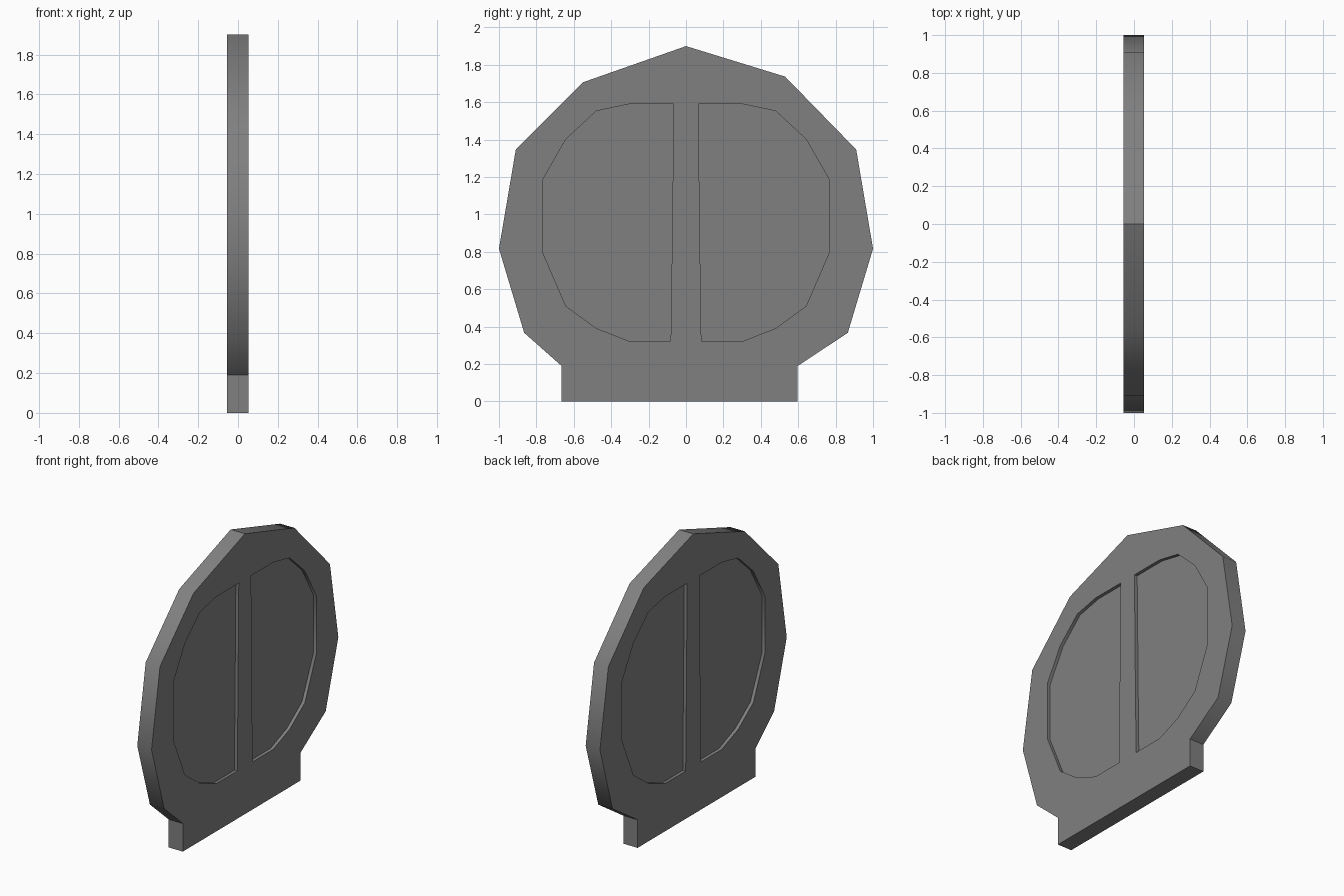
import bpy
import bmesh
import math

cube = bpy.data.objects.get("Cube")
if cube:
    bpy.data.objects.remove(cube, do_unlink=True)

BACK, FRONT = -0.055, 0.052   # faces of the gate along x
RECESS = 0.022                # depth of the sunken panels

stone = bpy.data.materials.new("grey_stone")
stone.use_nodes = True
colour = (0.216, 0.216, 0.216, 1)
stone.diffuse_color = colour
stone.node_tree.nodes["Principled BSDF"].inputs["Base Color"].default_value = colour


def prism(name, profile, x0, x1):
    """Extrude a (y, z) profile along x."""
    bm = bmesh.new()
    face = bm.faces.new([bm.verts.new((x0, y, z)) for y, z in profile])
    new = bmesh.ops.extrude_face_region(bm, geom=[face])["geom"]
    verts = [v for v in new if isinstance(v, bmesh.types.BMVert)]
    bmesh.ops.translate(bm, verts=verts, vec=(x1 - x0, 0, 0))
    bmesh.ops.recalc_face_normals(bm, faces=bm.faces)
    mesh = bpy.data.meshes.new(name)
    bm.to_mesh(mesh)
    bm.free()
    mesh.materials.append(stone)
    obj = bpy.data.objects.new(name, mesh)
    bpy.context.collection.objects.link(obj)
    return obj


def activate(obj):
    bpy.ops.object.select_all(action="DESELECT")
    obj.select_set(True)
    bpy.context.view_layer.objects.active = obj


# Outline of each gate leaf; shoulder and foot differ a little
def leaf_outline(side, shoulder, foot):
    half = [(0, 0), (0, 1.9), shoulder, (0.91, 1.347), (1, 0.817),
            (0.865, 0.367), (foot, 0.19), (foot, 0)]
    return [(side * y, z) for y, z in half]


# Sunken panel shape, shared by both leaves and both faces
PANEL = [(0.066, 1.59), (0.305, 1.59), (0.48, 1.553), (0.642, 1.402),
         (0.766, 1.185), (0.766, 0.797), (0.642, 0.51), (0.48, 0.392),
         (0.305, 0.323), (0.082, 0.323), (0.075, 0.82)]

for name, side, shoulder, foot in (("front_leaf", -1, (0.55, 1.707), 0.665),
                                   ("rear_leaf", 1, (0.53, 1.737), 0.597)):
    leaf = prism(name, leaf_outline(side, shoulder, foot), BACK, FRONT)
    panel = [(side * y, z) for y, z in PANEL]
    # Cut one panel into each face
    for x0, x1 in ((BACK - 0.1, BACK + RECESS), (FRONT - RECESS, FRONT + 0.1)):
        cutter = prism("panel_cutter", panel, x0, x1)
        cutter.hide_render = True
        cut = leaf.modifiers.new("panel", "BOOLEAN")
        cut.operation = "DIFFERENCE"
        cut.solver = "EXACT"
        cut.object = cutter
        activate(leaf)
        bpy.ops.object.modifier_apply(modifier=cut.name)
        bpy.data.objects.remove(cutter, do_unlink=True)
    activate(leaf)
    bpy.ops.object.shade_smooth_by_angle(angle=math.radians(45))
